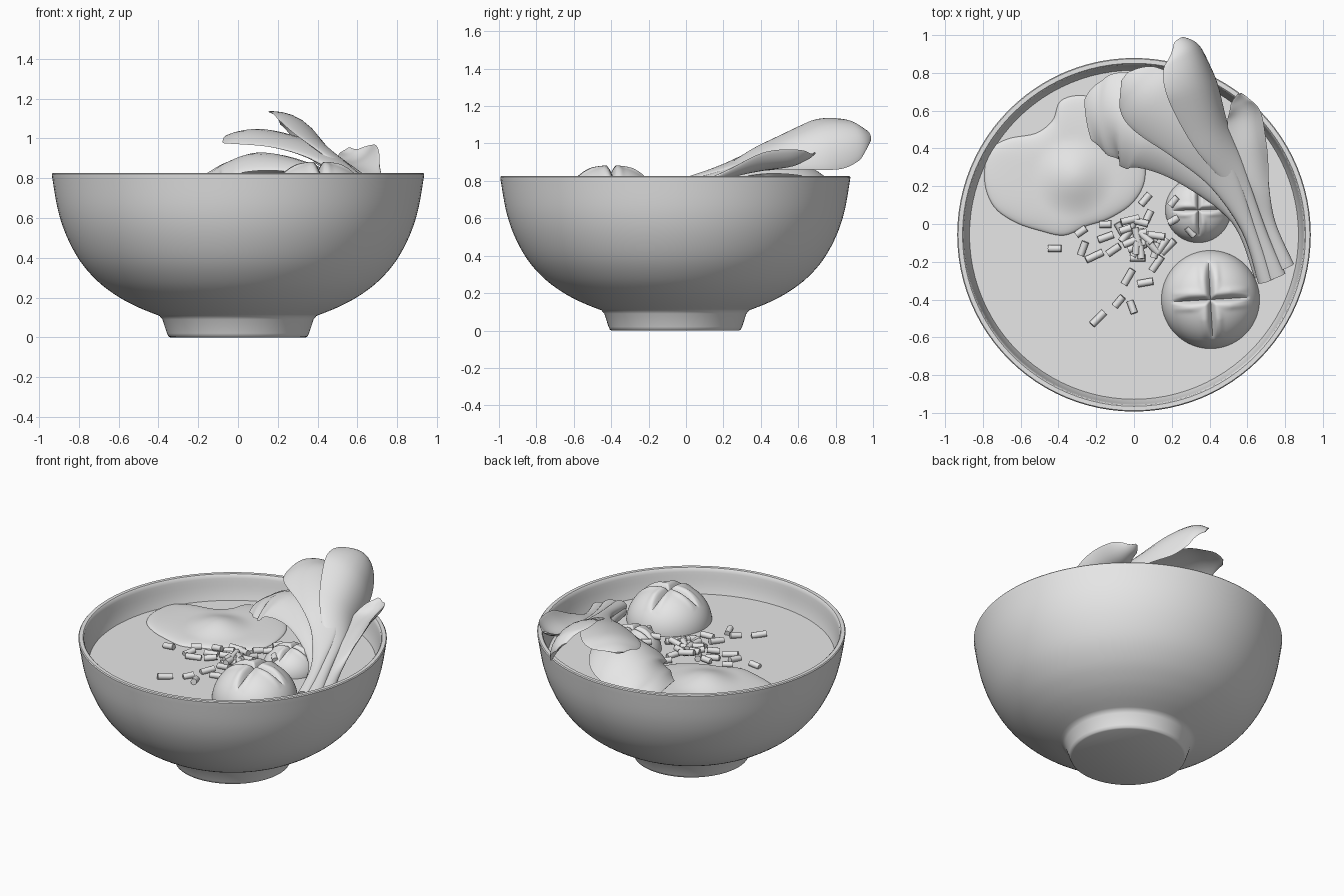
import bpy, bmesh, math, random
from mathutils import Vector, Matrix

random.seed(4)
if "Cube" in bpy.data.objects:
    bpy.data.objects.remove(bpy.data.objects["Cube"], do_unlink=True)

CENTRE = Vector((0, -0.057, 0))
BROTH_Z = 0.665

grey = bpy.data.materials.new("plain grey")
grey.use_nodes = True
grey.diffuse_color = (0.8, 0.8, 0.8, 1)
grey.node_tree.nodes["Principled BSDF"].inputs["Base Color"].default_value = (0.8, 0.8, 0.8, 1)


def finish(name, bm, angle=40):
    bmesh.ops.recalc_face_normals(bm, faces=bm.faces)
    mesh = bpy.data.meshes.new(name)
    bm.to_mesh(mesh)
    bm.free()
    mesh.materials.append(grey)
    obj = bpy.data.objects.new(name, mesh)
    bpy.context.scene.collection.objects.link(obj)
    bpy.ops.object.select_all(action='DESELECT')
    obj.select_set(True)
    bpy.context.view_layer.objects.active = obj
    bpy.ops.object.shade_smooth_by_angle(angle=math.radians(angle))


def spline(points, steps, closed=False):
    """Smooth curve through points of any dimension."""
    n = len(points)
    pick = (lambda i: points[i % n]) if closed else (lambda i: points[max(0, min(n - 1, i))])
    out = []
    for i in range(n if closed else n - 1):
        for k in range(steps):
            t = k / steps
            out.append([0.5 * (2 * b + (c - a) * t + (2 * a - 5 * b + 4 * c - d) * t * t
                               + (3 * b - a - 3 * c + d) * t ** 3)
                        for a, b, c, d in zip(pick(i - 1), pick(i), pick(i + 1), pick(i + 2))])
    if not closed:
        out.append(list(points[-1]))
    return out


def loft(name, rings, angle=40):
    """Skin closed rings of equal length and cap both ends."""
    bm = bmesh.new()
    loops = [[bm.verts.new(p) for p in ring] for ring in rings]
    n = len(loops[0])
    for a, b in zip(loops, loops[1:]):
        for i in range(n):
            j = (i + 1) % n
            bm.faces.new((a[i], a[j], b[j], b[i]))
    bm.faces.new(loops[0])
    bm.faces.new(loops[-1])
    finish(name, bm, angle)


def circle(r, z, n=96):
    return [CENTRE + Vector((r * math.cos(math.tau * i / n), r * math.sin(math.tau * i / n), z))
            for i in range(n)]


# Bowl: foot, curved outside, rounded rim, inside wall
foot = [(0.34, 0), (0.35, 0.005), (0.357, 0.02), (0.38, 0.09)]
outside = spline([(0.395, 0.108), (0.5, 0.15), (0.6, 0.203), (0.7, 0.277), (0.79, 0.378),
                  (0.86, 0.505), (0.905, 0.64), (0.935, 0.81)], 5)
rim = [(0.936, 0.82), (0.931, 0.826), (0.908, 0.826), (0.902, 0.82)]
inside = spline([(0.898, 0.8), (0.866, 0.65), (0.75, 0.42), (0.5, 0.24), (0.2, 0.17)], 5)
loft("bowl", [circle(r, z) for r, z in foot + outside + rim + inside])

# Broth surface
loft("broth", [circle(0.85, BROTH_Z - 0.03), circle(0.872, BROTH_Z)])

# Fried egg: wavy outline with a soft yolk bump
outline = spline([(-0.79, 0.22), (-0.77, 0.38), (-0.67, 0.45), (-0.52, 0.48), (-0.43, 0.55),
                  (-0.39, 0.65), (-0.28, 0.68), (-0.12, 0.64), (0.02, 0.48), (0.06, 0.26),
                  (0, 0.12), (-0.13, 0.03), (-0.25, -0.01), (-0.37, -0.06), (-0.5, -0.035),
                  (-0.63, 0.01), (-0.74, 0.09)], 5, closed=True)
yolk = Vector((-0.32, 0.25))


def egg_ring(f):
    ring = []
    for p in outline:
        q = yolk + (Vector(p) - yolk) * f
        d = min(1, (q - yolk).length / 0.22)
        z = BROTH_Z + 0.028 * math.sqrt(1 - f ** 4) + 0.045 * math.cos(d * math.pi / 2) ** 2
        ring.append((q.x, q.y, z))
    return ring


fractions = [1, 0.995, 0.98, 0.95] + [0.9 - 0.06 * i for i in range(15)] + [0.02]
bottom = [(p[0], p[1], BROTH_Z - 0.01) for p in outline]
loft("fried_egg", [bottom] + [egg_ring(f) for f in fractions], 70)


# Mushroom caps with a cross scored in the top
def mushroom(name, centre, radius, height, turn):
    bm = bmesh.new()
    bmesh.ops.create_cube(bm, size=2)
    bmesh.ops.subdivide_edges(bm, edges=bm.edges, cuts=47, use_grid_fill=True)
    for v in bm.verts:
        d = Vector([math.tan(c * math.pi / 4) for c in v.co]).normalized()
        across, along = sorted((abs(d.x), abs(d.y)))
        if d.z > 0:
            reach = max(0, 1 - (along / 0.8) ** 3)
            cut = 0.19 * max(0, 1 - across / (0.04 + 0.07 * reach)) ** 1.4 * reach
            lip = 0.04 * math.exp(-((across - 0.15) / 0.07) ** 2) * reach * min(1, along / 0.4) ** 2
            d *= 1 - cut + lip
        else:
            d.z *= 0.6
        v.co = Vector((d.x * radius, d.y * radius, d.z * height))
    bmesh.ops.transform(bm, matrix=Matrix.Translation(centre) @ Matrix.Rotation(turn, 4, 'Z'),
                        verts=bm.verts)
    finish(name, bm, 50)


mushroom("large_mushroom", (0.405, -0.4, 0.655), 0.26, 0.23, 0.06)
mushroom("small_mushroom", (0.34, 0.075, 0.66), 0.174, 0.15, 0.03)


# Leafy greens: stations are x, y, z, half width, half thickness, roll in degrees, cupping
def leaf(name, stations):
    rows = spline(stations, 8)
    rings = []
    for i, (x, y, z, w, thick, roll, cup) in enumerate(rows):
        a, b = rows[max(0, i - 1)], rows[min(len(rows) - 1, i + 1)]
        tangent = (Vector(b[:3]) - Vector(a[:3])).normalized()
        side = tangent.cross(Vector((0, 0, 1))).normalized()
        side.rotate(Matrix.Rotation(math.radians(roll), 3, tangent))
        normal = side.cross(tangent)
        ring = []
        for k in range(24):
            ang = math.tau * k / 24
            c, s = math.cos(ang), math.sin(ang)
            ring.append(Vector((x, y, z)) + side * w * c + normal * (thick * s + cup * w * c * c))
        rings.append(ring)
    loft(name, rings, 60)


leaf("tall_leaf", [
    (0.75, -0.28, 0.71, 0.055, 0.035, 0, 0), (0.66, -0.05, 0.76, 0.045, 0.03, 0, 0),
    (0.56, 0.2, 0.84, 0.06, 0.02, 15, 0), (0.43, 0.47, 0.96, 0.13, 0.012, 35, -0.3),
    (0.36, 0.74, 1.05, 0.19, 0.008, 45, -0.45), (0.3, 0.91, 1.07, 0.15, 0.007, 45, -0.45),
    (0.24, 0.98, 1.05, 0.04, 0.005, 45, -0.2)])
leaf("middle_leaf", [
    (0.7, -0.3, 0.71, 0.045, 0.035, 0, 0), (0.61, -0.03, 0.78, 0.04, 0.03, 0, 0),
    (0.47, 0.24, 0.88, 0.08, 0.02, 0, 0), (0.3, 0.45, 0.98, 0.14, 0.012, -4, -0.15),
    (0.11, 0.63, 1.035, 0.18, 0.008, -6, -0.25), (0.01, 0.73, 1.03, 0.14, 0.007, -6, -0.25),
    (-0.05, 0.78, 1.01, 0.03, 0.005, -6, 0)])
leaf("drooping_leaf", [
    (0.68, -0.27, 0.69, 0.045, 0.035, 0, 0), (0.55, 0.03, 0.75, 0.04, 0.03, 0, 0),
    (0.32, 0.3, 0.87, 0.12, 0.015, 0, -0.3), (0.11, 0.49, 0.92, 0.23, 0.009, 0, -0.45),
    (-0.06, 0.56, 0.87, 0.25, 0.008, 0, -0.4), (-0.18, 0.56, 0.8, 0.2, 0.007, 0, -0.25),
    (-0.25, 0.55, 0.75, 0.11, 0.005, 0, -0.1)])
leaf("outer_leaf", [
    (0.8, -0.23, 0.7, 0.05, 0.035, 0, 0), (0.71, 0, 0.75, 0.04, 0.025, 0, 0),
    (0.67, 0.2, 0.82, 0.05, 0.015, -15, 0.3), (0.63, 0.4, 0.87, 0.1, 0.009, -25, 0.4),
    (0.6, 0.57, 0.89, 0.1, 0.007, -22, 0.45), (0.57, 0.65, 0.92, 0.06, 0.006, -15, 0.4),
    (0.56, 0.69, 0.95, 0.01, 0.005, 0, 0)])


# Chopped chives: loose pieces plus a small heap, each a short rod
def chive(index, x, y, z, turn, length):
    bm = bmesh.new()
    bmesh.ops.create_cone(bm, cap_ends=True, segments=12, radius1=0.019, radius2=0.019, depth=length)
    place = (Matrix.Translation((x, y, z)) @ Matrix.Rotation(math.radians(turn), 4, 'Z')
             @ Matrix.Rotation(math.pi / 2 + random.uniform(-0.15, 0.15), 4, 'Y'))
    bmesh.ops.transform(bm, matrix=place, verts=bm.verts)
    finish(f"chive_{index}", bm)


loose = [(-0.42, -0.13, 0), (-0.27, -0.13, 70), (-0.28, -0.04, 35), (-0.21, -0.17, 25),
         (-0.03, -0.28, 60), (0.06, -0.31, 10), (-0.08, -0.41, 50), (-0.01, -0.44, 110),
         (-0.19, -0.5, 45), (0.12, -0.21, 55), (0.06, 0.13, 50), (0.07, 0.03, 65),
         (0.18, -0.12, 45), (-0.15, -0.07, 20), (-0.07, -0.03, 120), (0.02, -0.18, 0)]
for i, (x, y, turn) in enumerate(loose):
    chive(i, x, y, BROTH_Z + 0.015, turn, random.uniform(0.06, 0.1))
for i in range(24):
    chive(len(loose) + i, random.gauss(0, 0.08), random.gauss(-0.08, 0.045),
          BROTH_Z + random.uniform(0.015, 0.05), random.uniform(0, 180), random.uniform(0.06, 0.1))
for i, (x, y) in enumerate([(0.21, 0.12), (0.3, -0.04), (0.21, 0.02)]):
    chive(len(loose) + 24 + i, x, y, 0.76, 50 + 80 * i, 0.06)
